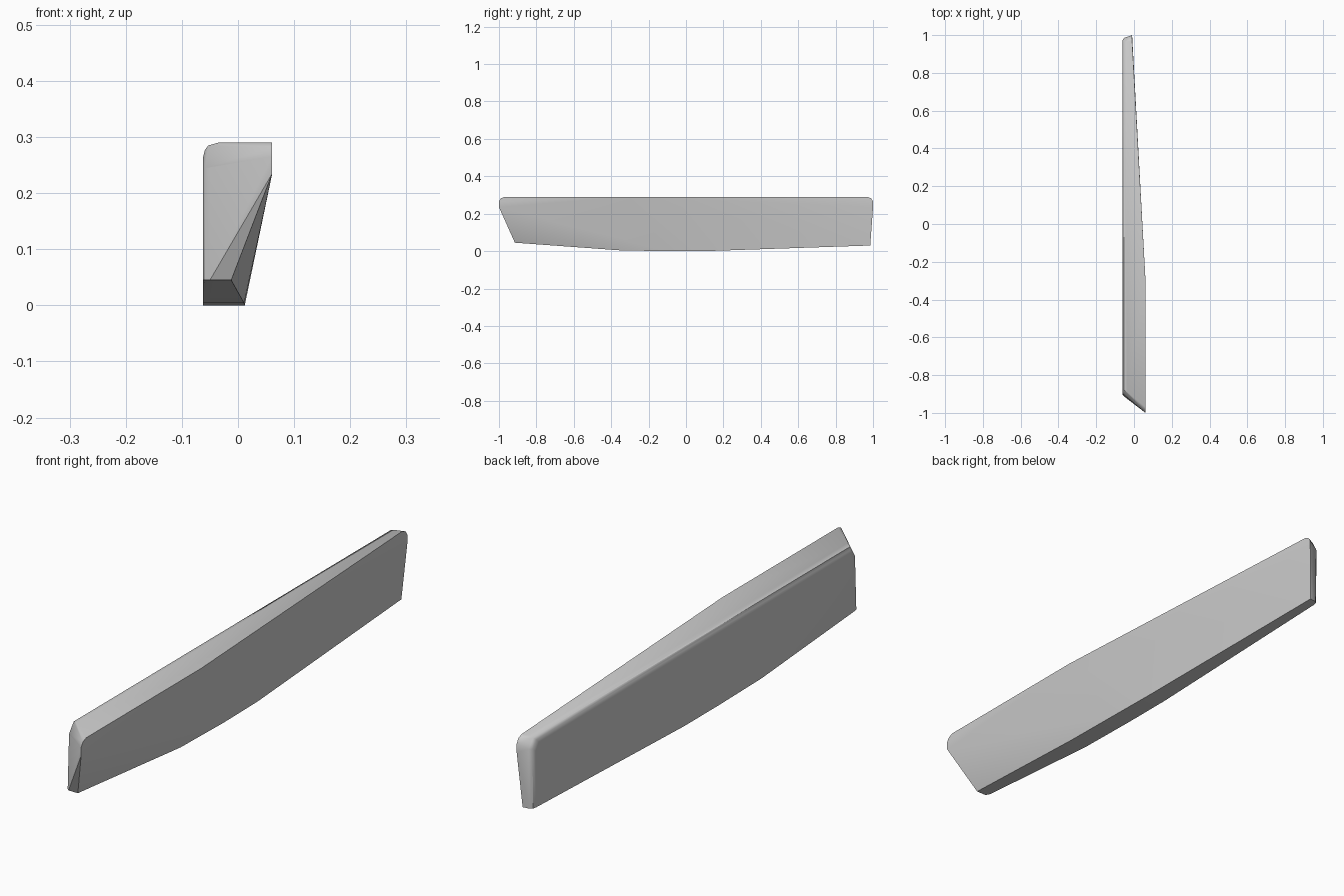
import bpy, bmesh, math

cube = bpy.data.objects.get("Cube")
if cube:
    bpy.data.objects.remove(cube, do_unlink=True)

# Plain grey finish
GREY = (0.6, 0.6, 0.6, 1)
mat = bpy.data.materials.new("light_grey")
mat.use_nodes = True
mat.diffuse_color = GREY
mat.node_tree.nodes["Principled BSDF"].inputs["Base Color"].default_value = GREY

INNER, TOP = -0.062, 0.29
points = []

# Outer top rail: rounded nose at the front, kink, tapered rounded tail
for inset, z in ((0, 0.235), (0, 0.265), (0.01, 0.282), (0.03, TOP)):
    points.append((0.061, -1 + inset, z))
    points.append((-0.01, 1 - inset, z))
points.append((0.061, -0.3, TOP))

# Keel: outer and inner bottom edges, curving up toward both ends
for y, z, outer in ((-0.915, 0.045, -0.012), (-0.35, 0.004, 0.011),
                    (-0.1, 0, 0.012), (0.1, 0, 0.009), (0.985, 0.03, -0.024)):
    points.append((outer, y, z))
    points.append((INNER, max(-0.895, min(0.96, y)), z))

# Inner top edge: rounded shoulder running the full length
for x, z, front, back in ((INNER, 0.235, -0.885, 0.96), (INNER, 0.265, -0.865, 0.945),
                          (-0.059, 0.277, -0.87, 0.955), (-0.053, 0.285, -0.88, 0.965),
                          (-0.035, TOP, -0.89, 0.965)):
    points.append((x, front, z))
    points.append((x, back, z))

# Rounded vertical corners at the inner ends
for x, inset in ((-0.059, 0.012), (-0.05, 0.02)):
    points.append((x, -0.895 - inset, 0.045))
    points.append((x, 0.962 + inset, 0.03))
    points.append((x, -0.887 - inset, 0.245))
    points.append((x, 0.966 + inset, 0.25))

# Wrap the edge lines in one closed convex shell
bm = bmesh.new()
for p in points:
    bm.verts.new(p)
hull = bmesh.ops.convex_hull(bm, input=bm.verts)
loose = [v for v in bm.verts if not v.link_faces]
bmesh.ops.delete(bm, geom=loose, context="VERTS")
bmesh.ops.dissolve_limit(bm, angle_limit=math.radians(0.5),
                         verts=bm.verts, edges=bm.edges)
bmesh.ops.recalc_face_normals(bm, faces=bm.faces)
mesh = bpy.data.meshes.new("tapered_panel")
bm.to_mesh(mesh)
bm.free()
mesh.materials.append(mat)

panel = bpy.data.objects.new("tapered_panel", mesh)
bpy.context.collection.objects.link(panel)
bpy.context.view_layer.objects.active = panel
panel.select_set(True)
bpy.ops.object.shade_smooth_by_angle(angle=math.radians(30))
